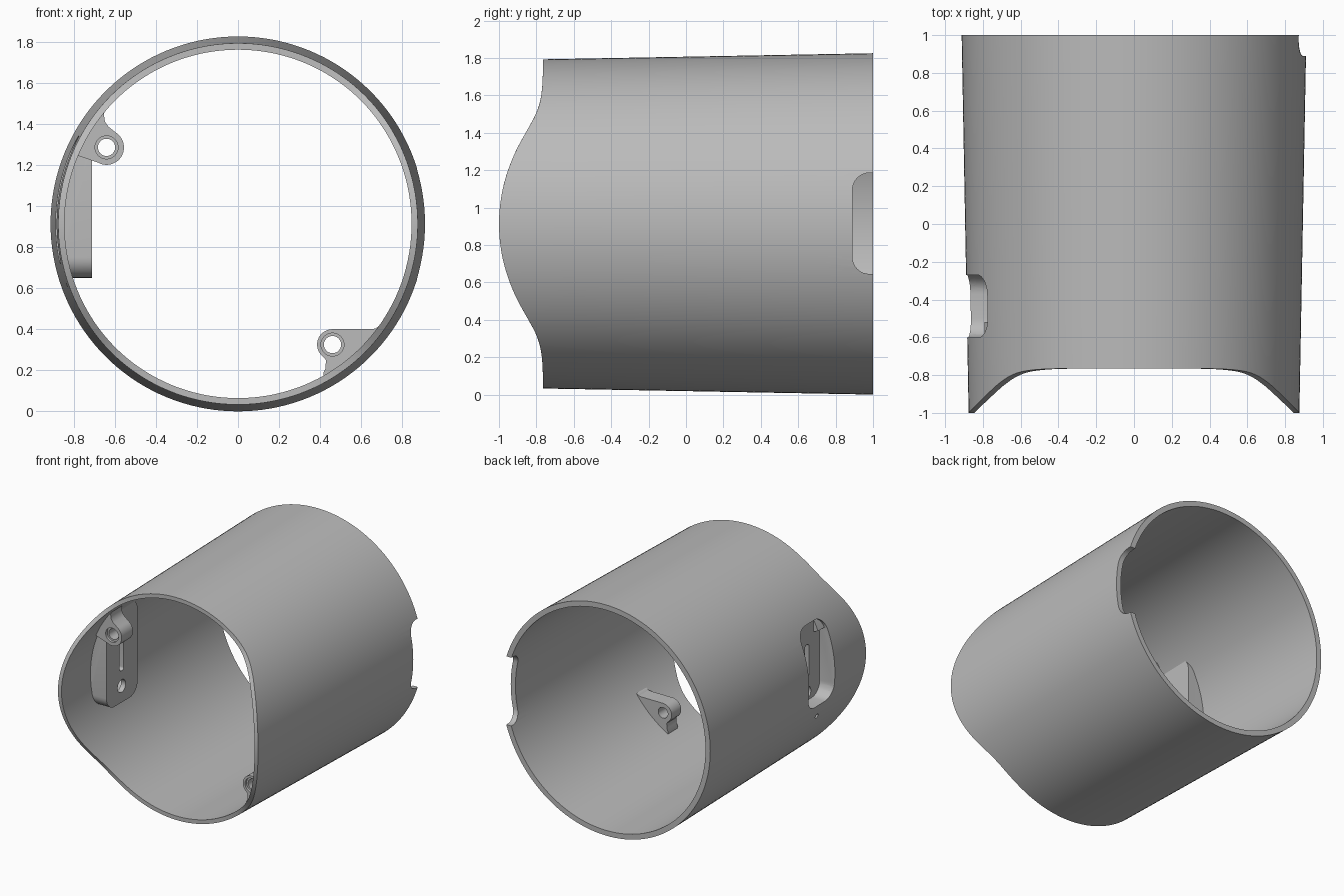
import bpy, bmesh, math

if "Cube" in bpy.data.objects:
    bpy.data.objects.remove(bpy.data.objects["Cube"])

CZ = 0.9125          # height of the tube axis
SEG = 144

grey = bpy.data.materials.new("plain_grey")
grey.use_nodes = True
grey.diffuse_color = (0.5, 0.5, 0.5, 1)
for node in grey.node_tree.nodes:
    if node.type == 'BSDF_PRINCIPLED':
        node.inputs["Base Color"].default_value = (0.5, 0.5, 0.5, 1)


def make(name, bm):
    bmesh.ops.recalc_face_normals(bm, faces=bm.faces[:])
    me = bpy.data.meshes.new(name)
    bm.to_mesh(me)
    bm.free()
    ob = bpy.data.objects.new(name, me)
    ob.data.materials.append(grey)
    bpy.context.collection.objects.link(ob)
    return ob


def prism(name, outline, axis, a, b):
    """Extrude a 2D outline: axis 'x' uses (y, z) points, axis 'y' uses (x, z)."""
    def place(p, d):
        return (d, p[0], p[1]) if axis == 'x' else (p[0], d, p[1])
    bm = bmesh.new()
    lo = [bm.verts.new(place(p, a)) for p in outline]
    hi = [bm.verts.new(place(p, b)) for p in outline]
    n = len(outline)
    bm.faces.new(lo)
    bm.faces.new(hi)
    for i in range(n):
        j = (i + 1) % n
        bm.faces.new((lo[i], lo[j], hi[j], hi[i]))
    return make(name, bm)


def arc(cx, cz, r, start, end, steps):
    return [(cx + r * math.cos(math.radians(start + (end - start) * i / steps)),
             cz + r * math.sin(math.radians(start + (end - start) * i / steps)))
            for i in range(steps + 1)]


def circle(cx, cz, r, n=32):
    return arc(cx, cz, r, 0, 360, n)[:-1]


def round_rect(y0, y1, z0, z1, r):
    return (arc(y1 - r, z1 - r, r, 0, 90, 8) + arc(y0 + r, z1 - r, r, 90, 180, 8)
            + arc(y0 + r, z0 + r, r, 180, 270, 8) + arc(y1 - r, z0 + r, r, 270, 360, 8))


def boolean(ob, cutter, operation='DIFFERENCE'):
    cutter.hide_render = True
    mod = ob.modifiers.new("cut", 'BOOLEAN')
    mod.operation = operation
    mod.solver = 'EXACT'
    mod.object = cutter
    bpy.context.view_layer.objects.active = ob
    bpy.ops.object.modifier_apply(modifier=mod.name)


def discard(*cutters):
    for c in cutters:
        bpy.data.objects.remove(c)


# Front edge: y as a function of the height away from the axis
EDGE = [(0, -1), (.1, -.994), (.2, -.977), (.3, -.947), (.4, -.905), (.5, -.85),
        (.57, -.811), (.63, -.786), (.7, -.772), (.78, -.766), (1, -.765)]


def slope(i):
    if i in (0, len(EDGE) - 1):
        return 0
    p, q = EDGE[i - 1], EDGE[i + 1]
    return (q[1] - p[1]) / (q[0] - p[0])


def edge_y(u):
    # smooth cubic through the points
    k = max(i for i in range(len(EDGE) - 1) if EDGE[i][0] <= u)
    (u0, y0), (u1, y1) = EDGE[k], EDGE[k + 1]
    h = u1 - u0
    t = (u - u0) / h
    return ((2*t**3 - 3*t*t + 1) * y0 + (t**3 - 2*t*t + t) * h * slope(k)
            + (3*t*t - 2*t**3) * y1 + (t**3 - t*t) * h * slope(k + 1))


def outer_r(y):
    return 0.894 + 0.0185 * y


def inner_r(y):
    return 0.858 + 0.013 * y


# Tapered tube with a wavy front edge
bm = bmesh.new()
rows = 6
loops = []
for radius, order in ((outer_r, range(rows + 1)), (inner_r, range(rows, -1, -1))):
    for k in order:
        ring = []
        for i in range(SEG):
            a = 2 * math.pi * i / SEG
            front = edge_y(abs(math.sin(a)) * radius(-0.85))
            y = front + (1 - front) * k / rows
            r = radius(y)
            ring.append(bm.verts.new((r * math.cos(a), y, CZ + r * math.sin(a))))
        loops.append(ring)
for k in range(len(loops)):
    p, q = loops[k], loops[(k + 1) % len(loops)]
    for i in range(SEG):
        j = (i + 1) % SEG
        bm.faces.new((p[i], p[j], q[j], q[i]))
tube = make("tube_shell", bm)

# Openings in the tube wall
pocket = prism("pocket_cutter", round_rect(-.6, -.27, .72, 1.34, .1), 'x', -1.1, -.75)
notch = prism("notch_cutter", round_rect(.89, 1.3, .645, 1.185, .09), 'x', .6, 1.1)
pin = prism("pin_hole_cutter", circle(-.44, .62, .018, 16), 'x', -1.1, -.6)
for cutter in (pocket, notch, pin):
    boolean(tube, cutter)

# Mounting plate behind the side opening
plate = prism("switch_plate", round_rect(-.63, -.24, .65, 1.41, .1), 'x', -.95, -.71)
core = prism("core_cutter", circle(0, CZ, .862, SEG), 'y', -1.2, 1.2)
hole = prism("hole_cutter", circle(-.44, .78, .05), 'x', -.9, -.6)
slit = prism("slit_cutter", round_rect(-.465, -.415, .9, 1.16, .02), 'x', -.9, -.6)
boolean(plate, core, 'INTERSECT')
for cutter in (pocket, hole, slit):
    boolean(plate, cutter)
discard(pocket, notch, pin, core, hole, slit)


# Screw ears that grow out of the inner wall
def ear(name, cx, cz, r, tip, wall, flare_in, flare_out, y0, y1):
    outline = arc(cx, cz, r, *tip, 20) + flare_in
    outline += arc(0, CZ, .86, *wall, 8) + flare_out
    ob = prism(name, outline, 'y', y0, y1)
    bore = prism("bore_cutter", circle(cx, cz, .042), 'y', y0 - .1, y1 + .1)
    sink = prism("sink_cutter", circle(cx, cz, .056), 'y', y0 - .1, y0 + .02)
    boolean(ob, bore)
    boolean(ob, sink)
    discard(bore, sink)
    return ob


upper = ear("upper_screw_ear", -.64, 1.285, .085, (-120, 55), (139, 157),
            [(-.63, 1.385), (-.648, 1.41), (-.652, 1.44)], [], -.66, -.52)
lower = ear("lower_screw_ear", .46, .325, .075, (90, 235), (-61, -35),
            [(.428, .25), (.426, .21), (.415, .185)],
            [(.685, .415), (.67, .403), (.645, .4)], -.49, -.37)

# Smooth round walls, crisp edges
for ob in (tube, plate, upper, lower):
    bpy.ops.object.select_all(action='DESELECT')
    ob.select_set(True)
    bpy.context.view_layer.objects.active = ob
    bpy.ops.object.shade_smooth_by_angle(angle=math.radians(30))
